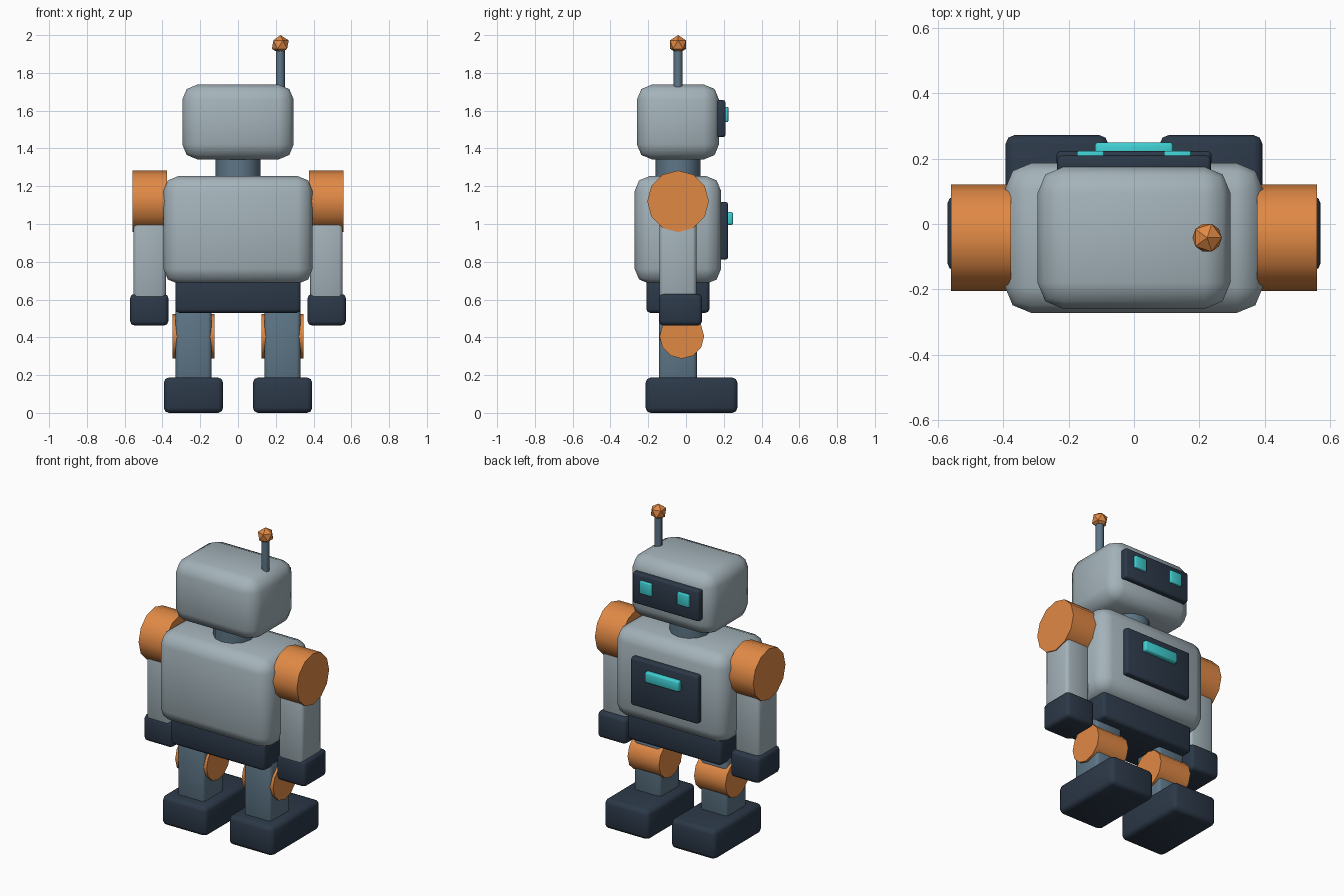
import bpy, bmesh, math
from mathutils import Matrix, Vector

if "Cube" in bpy.data.objects:
    bpy.data.objects.remove(bpy.data.objects["Cube"])


def material(name, rgb):
    m = bpy.data.materials.new(name)
    m.diffuse_color = (*rgb, 1)
    m.use_nodes = True
    m.node_tree.nodes["Principled BSDF"].inputs["Base Color"].default_value = m.diffuse_color
    return m


SHELL = material("shell", (0.37, 0.45, 0.49))
STEEL = material("steel", (0.11, 0.18, 0.24))
DARK = material("dark", (0.025, 0.04, 0.065))
ORANGE = material("orange", (0.75, 0.25, 0.06))
GLOW = material("glow", (0.05, 0.62, 0.64))
CY = -0.042  # depth of the body's centre line


def finish(bm, name, mat, smooth=True):
    bmesh.ops.recalc_face_normals(bm, faces=bm.faces)
    mesh = bpy.data.meshes.new(name)
    bm.to_mesh(mesh)
    bm.free()
    mesh.materials.append(mat)
    ob = bpy.data.objects.new(name, mesh)
    bpy.context.collection.objects.link(ob)
    if smooth:
        bpy.ops.object.select_all(action='DESELECT')
        ob.select_set(True)
        bpy.context.view_layer.objects.active = ob
        bpy.ops.object.shade_smooth_by_angle(angle=math.radians(50))
    return ob


def box(name, mat, x, y, z, bevel):
    """Rounded box from (min, max) ranges on each axis."""
    bm = bmesh.new()
    bmesh.ops.create_cube(bm, size=1)
    size = Vector([r[1] - r[0] for r in (x, y, z)])
    mid = Vector([(r[0] + r[1]) / 2 for r in (x, y, z)])
    bmesh.ops.transform(bm, matrix=Matrix.Translation(mid) @ Matrix.Diagonal((*size, 1)), verts=bm.verts)
    bmesh.ops.bevel(bm, geom=bm.edges[:], offset=bevel, segments=2, profile=0.5, affect='EDGES')
    return finish(bm, name, mat)


def cylinder(name, mat, centre, radius, length, sides=12, along_x=False):
    bm = bmesh.new()
    m = Matrix.Translation(centre)
    if along_x:
        m = m @ Matrix.Rotation(math.pi / 2, 4, 'Y')
    bmesh.ops.create_cone(bm, cap_ends=True, segments=sides, radius1=radius,
                          radius2=radius, depth=length, matrix=m)
    return finish(bm, name, mat)


def span(c, w):
    return (c - w / 2, c + w / 2)


# Torso, pelvis, neck and head
box("torso", SHELL, (-0.395, 0.395), (-0.272, 0.186), (0.683, 1.254), 0.08)
box("pelvis", DARK, (-0.332, 0.332), (-0.21, 0.124), (0.53, 0.72), 0.02)
cylinder("neck", STEEL, (0, CY, 1.30), 0.12, 0.16)
box("head", SHELL, (-0.295, 0.295), (-0.26, 0.175), (1.342, 1.738), 0.08)

# Face screen and chest panel
box("face_screen", DARK, (-0.235, 0.235), (0.15, 0.209), (1.46, 1.656), 0.012)
box("chest_panel", DARK, (-0.237, 0.237), (0.165, 0.223), (0.812, 1.117), 0.012)
box("chest_light", GLOW, (-0.12, 0.12), (0.2, 0.25), (0.995, 1.063), 0.01)

# Antenna with faceted tip
cylinder("antenna_rod", STEEL, (0.224, CY, 1.82), 0.024, 0.24, sides=8)
bm = bmesh.new()
bmesh.ops.create_icosphere(bm, subdivisions=1, radius=0.05,
                           matrix=Matrix.Translation((0.224, CY, 1.95)))
finish(bm, "antenna_tip", ORANGE, smooth=False)

# Paired parts
for side, s in (("left", -1), ("right", 1)):
    box(f"{side}_eye", GLOW, span(s * 0.133, 0.082), (0.19, 0.224), (1.54, 1.62), 0.005)
    # Arm
    cylinder(f"{side}_shoulder", ORANGE, (s * 0.468, CY, 1.12), 0.163, 0.183, along_x=True)
    box(f"{side}_arm", SHELL, span(s * 0.468, 0.171), (-0.14, 0.055), (0.6, 1.1), 0.02)
    box(f"{side}_hand", DARK, span(s * 0.47, 0.202), (-0.142, 0.085), (0.463, 0.63), 0.022)
    # Leg
    box(f"{side}_leg", STEEL, span(s * 0.235, 0.19), (-0.144, 0.058), (0.15, 0.58), 0.02)
    cylinder(f"{side}_knee", ORANGE, (s * 0.235, -0.022, 0.405), 0.118, 0.222, along_x=True)
    box(f"{side}_foot", DARK, span(s * 0.236, 0.314), (-0.214, 0.272), (0, 0.187), 0.027)
